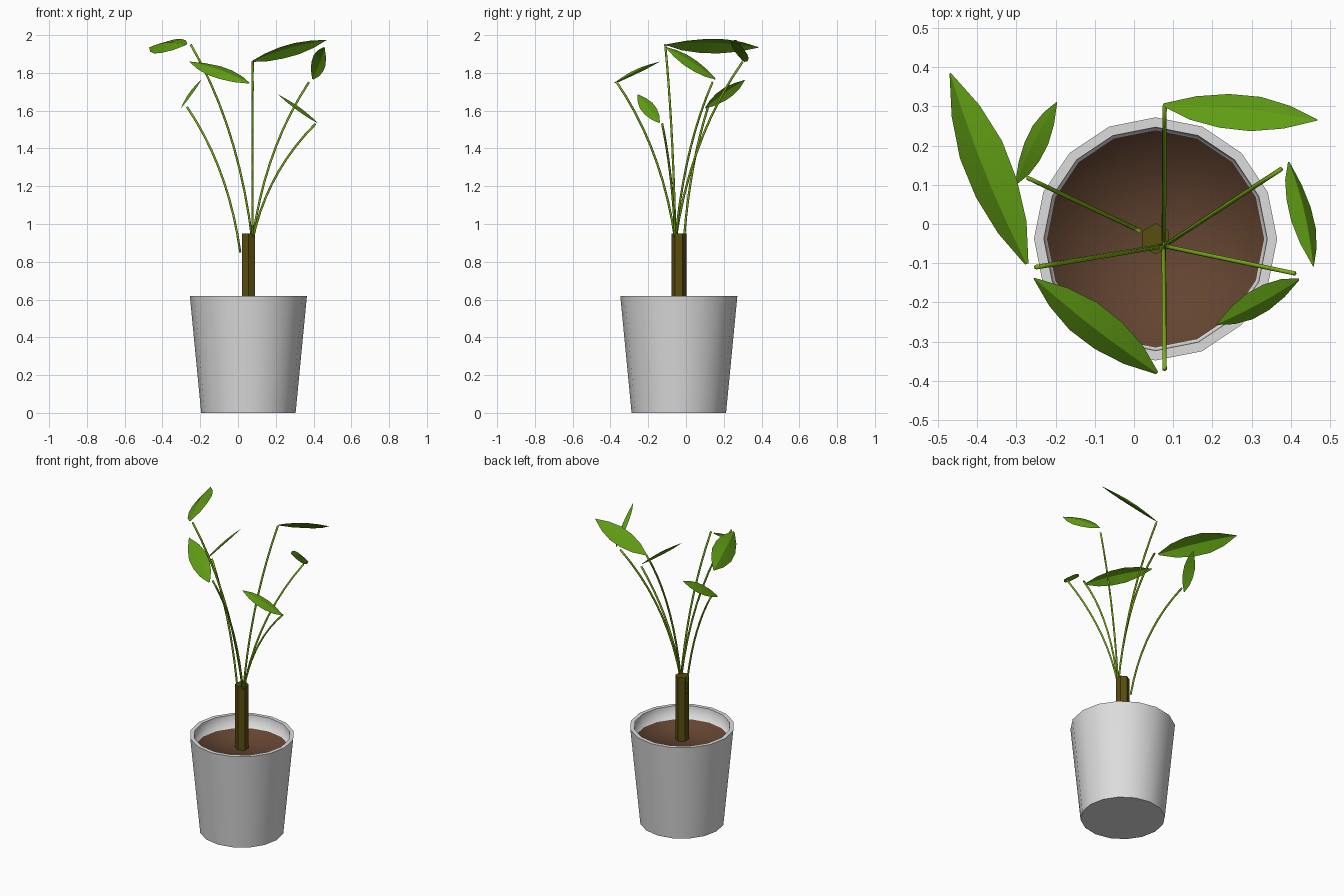
import bpy, bmesh, math
from mathutils import Vector

if "Cube" in bpy.data.objects:
    bpy.data.objects.remove(bpy.data.objects["Cube"])


def mat(name, rgb):
    m = bpy.data.materials.new(name)
    m.diffuse_color = (*rgb, 1)
    m.use_nodes = True
    m.node_tree.nodes["Principled BSDF"].inputs["Base Color"].default_value = m.diffuse_color
    return m


POT = mat("pot_white", (0.72, 0.72, 0.72))
SOIL = mat("soil_brown", (0.125, 0.058, 0.03))
BARK = mat("bark_olive", (0.10, 0.075, 0.005))
STALK = mat("stalk_green", (0.20, 0.43, 0.008))
LEAF = mat("leaf_green", (0.12, 0.34, 0.007))
CX, CY = 0.055, -0.038


def finish(name, bm, mats, smooth=True):
    for f in bm.faces:
        f.smooth = smooth
    me = bpy.data.meshes.new(name)
    bm.to_mesh(me)
    bm.free()
    for m in mats:
        me.materials.append(m)
    ob = bpy.data.objects.new(name, me)
    bpy.context.collection.objects.link(ob)
    return ob


def loft(bm, rings, closed=True):
    """Bridge successive rings of vertices with quads."""
    faces = []
    for a, b in zip(rings, rings[1:]):
        n = len(a)
        for i in range(n if closed else n - 1):
            j = (i + 1) % n
            faces.append(bm.faces.new((a[i], a[j], b[j], b[i])))
    return faces


# Pot: lathed wall and rim, with the soil closing the inside
bm = bmesh.new()
N = 16
rings = []
for r, z in [(0.25, 0), (0.31, 0.62), (0.285, 0.62), (0.277, 0.535)]:
    rings.append([bm.verts.new((CX + r * math.cos(2 * math.pi * i / N),
                                CY + r * math.sin(2 * math.pi * i / N), z)) for i in range(N)])
loft(bm, rings)
bm.faces.new(rings[0][::-1])
centre = bm.verts.new((CX, CY, 0.535))
for i in range(N):
    f = bm.faces.new((rings[3][i], rings[3][(i + 1) % N], centre))
    f.material_index = 1
for ring in rings[:3]:
    for i in range(N):
        bm.edges.get((ring[i], ring[(i + 1) % N])).smooth = False
finish("pot", bm, [POT, SOIL])

# Trunk: six-sided post
bm = bmesh.new()
rings = [[bm.verts.new((CX + 0.04 * math.sin(k * math.pi / 3),
                        CY + 0.04 * math.cos(k * math.pi / 3), z)) for k in range(6)]
         for z in (0.53, 0.95)]
loft(bm, rings)
bm.faces.new(rings[0])
bm.faces.new(rings[1])
bmesh.ops.recalc_face_normals(bm, faces=bm.faces)
finish("trunk", bm, [BARK], smooth=False)


def stalk(name, start, end, radius=0.006, steps=9, sides=6):
    """Thin tube that rises and then leans outward."""
    s, e = Vector(start), Vector(end)
    d = e - s
    c = s + Vector((d.x * 0.22, d.y * 0.22, d.z * 0.58))
    bm = bmesh.new()
    rings = []
    for i in range(steps + 1):
        t = i / steps
        p = s * (1 - t) ** 2 + c * (2 * t * (1 - t)) + e * t * t
        tan = ((c - s) * (1 - t) + (e - c) * t).normalized()
        u = tan.cross(Vector((0.31, 0.95, 0))).normalized()
        v = tan.cross(u)
        rings.append([bm.verts.new(p + radius * (u * math.cos(2 * math.pi * k / sides)
                                                 + v * math.sin(2 * math.pi * k / sides)))
                      for k in range(sides)])
    loft(bm, rings)
    bm.faces.new(rings[0])
    bm.faces.new(rings[-1])
    bmesh.ops.recalc_face_normals(bm, faces=bm.faces)
    ob = finish(name, bm, [STALK])
    return ob


def leaf(name, base, tip, across):
    """Pointed blade folded along its midrib and gently arched."""
    b, t = Vector(base), Vector(tip)
    axis = t - b
    L = axis.length
    w = Vector(across)
    w = (w - axis * w.dot(axis) / (L * L)).normalized() * L * 0.13
    up = axis.cross(w).normalized()
    if up.z < 0:
        up = -up
    bm = bmesh.new()
    rows = []
    for u, k in [(0.01, 0.08), (0.2, 0.68), (0.4, 0.98), (0.6, 1.0), (0.8, 0.66), (0.995, 0.03)]:
        arch = up * L * 0.04 * math.sin(math.pi * u)
        p = b + axis * u + arch
        drop = up * L * 0.04 * k
        rows.append([bm.verts.new(p - w * k - drop), bm.verts.new(p),
                     bm.verts.new(p + w * k - drop)])
    loft(bm, rows, closed=False)
    bm.normal_update()
    if sum((f.normal.dot(up) for f in bm.faces)) < 0:
        bmesh.ops.reverse_faces(bm, faces=bm.faces)
    # midrib stays a crisp fold
    for a, c in zip(rows, rows[1:]):
        bm.edges.get((a[1], c[1])).smooth = False
    finish(name, bm, [LEAF])


# Stalk tip, leaf base, leaf tip, direction across the blade
CROWN = (0.076, -0.056, 0.91)
SHOOTS = {
    "back": (CROWN, (0.078, 0.30, 1.86), (0.07, 0.305, 1.86), (0.47, 0.265, 1.975), (0.03, 0.09, -0.06)),
    "left": (CROWN, (-0.25, -0.11, 1.95), (-0.272, -0.107, 1.95), (-0.47, 0.387, 1.935), (-0.105, -0.05, -0.075)),
    "front": (CROWN, (0.078, -0.37, 1.755), (0.062, -0.383, 1.745), (-0.257, -0.137, 1.86), (-0.075, -0.07, -0.045)),
    "back_right": (CROWN, (0.375, 0.14, 1.75), (0.395, 0.16, 1.765), (0.458, -0.11, 1.938), (0.06, -0.02, -0.05)),
    "right": (CROWN, (0.41, -0.126, 1.53), (0.423, -0.14, 1.535), (0.21, -0.257, 1.687), (0.03, -0.05, -0.04)),
    "back_left": ((0.012, -0.016, 0.85), (-0.27, 0.117, 1.62), (-0.303, 0.10, 1.612), (-0.196, 0.312, 1.763),
                  (-0.04, 0.048, -0.04)),
}
for side, (start, end, base, tip, across) in SHOOTS.items():
    stalk("stalk_" + side, start, end)
    leaf("leaf_" + side, base, tip, across)
